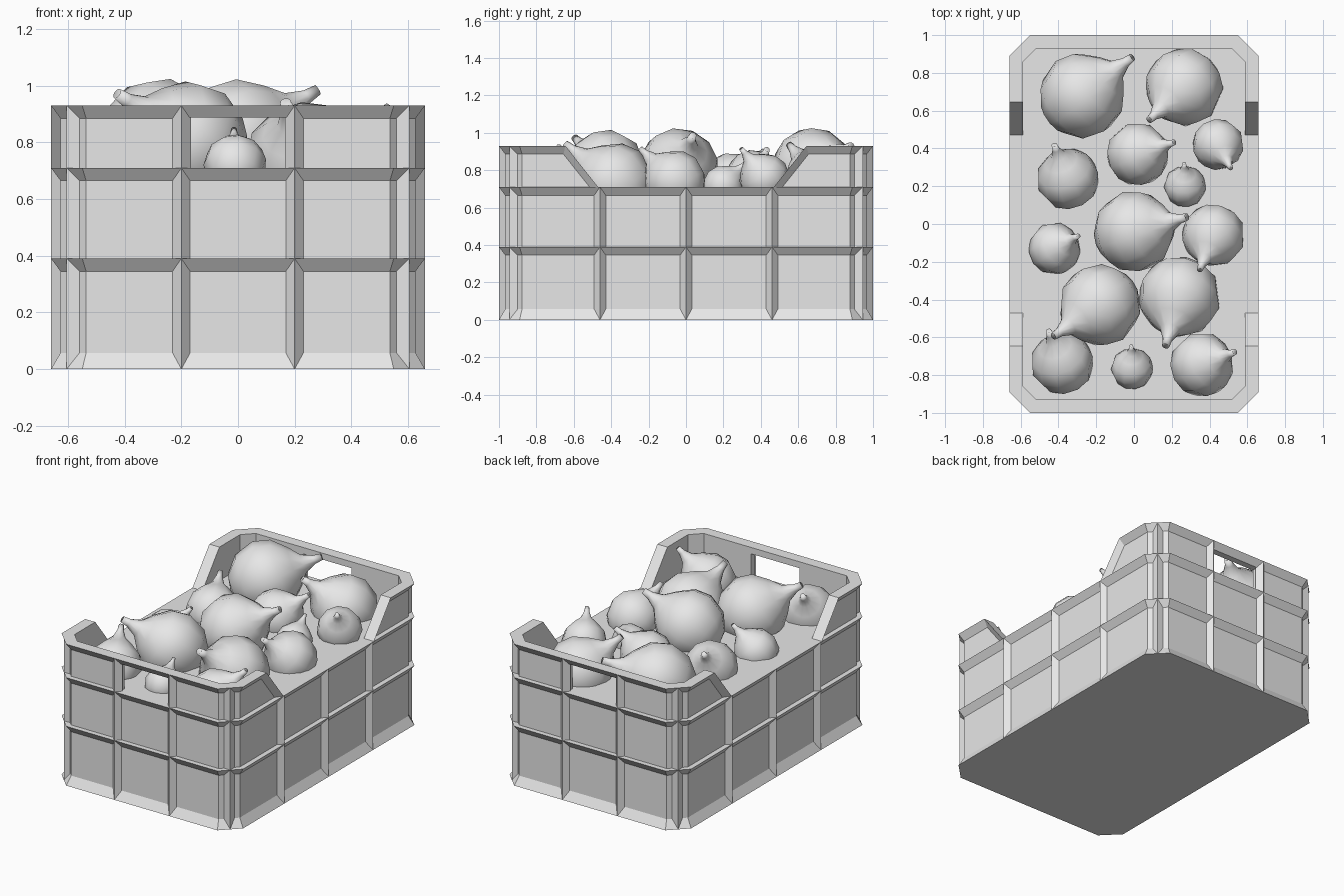
import bpy, bmesh, math
from mathutils import Vector, Matrix

cube = bpy.data.objects.get("Cube")
if cube:
    bpy.data.objects.remove(cube, do_unlink=True)

grey = bpy.data.materials.new("light_grey")
grey.use_nodes = True
grey.diffuse_color = (0.8, 0.8, 0.8, 1)
for node in grey.node_tree.nodes:
    if node.type == 'BSDF_PRINCIPLED':
        node.inputs["Base Color"].default_value = grey.diffuse_color

X, Y, SUM = 0.66, 1.0, 1.55      # half width, half length, corner cut
FILL, TOP = 0.71, 0.93           # fill level and rim height
INSET, WALL = 0.033, 0.073       # panel recess and wall thickness


def finish(name, bm, smooth=False):
    bmesh.ops.recalc_face_normals(bm, faces=bm.faces)
    mesh = bpy.data.meshes.new(name)
    bm.to_mesh(mesh)
    bm.free()
    mesh.materials.append(grey)
    for p in mesh.polygons:
        p.use_smooth = smooth
    ob = bpy.data.objects.new(name, mesh)
    bpy.context.collection.objects.link(ob)
    return ob


def outline(d):
    """Rectangle with cut corners, moved inward by d."""
    x, y, s = X - d, Y - d, SUM - d * math.sqrt(2)
    a, b = s - x, s - y
    return [(x, -a), (x, a), (b, y), (-b, y), (-x, a), (-x, -a), (-b, -y), (b, -y)]


def loft(name, levels, tube=False):
    """Stack outlines given as (height, inset); a tube closes on itself."""
    bm = bmesh.new()
    rings = [[bm.verts.new((x, y, z)) for x, y in outline(d)] for z, d in levels]
    pairs = list(zip(rings, rings[1:]))
    if tube:
        pairs.append((rings[-1], rings[0]))
    else:
        bm.faces.new(rings[0])
        bm.faces.new(rings[-1])
    for lo, hi in pairs:
        for i in range(8):
            j = (i + 1) % 8
            bm.faces.new((lo[i], lo[j], hi[j], hi[i]))
    return finish(name, bm)


def hull(name, points):
    bm = bmesh.new()
    verts = [bm.verts.new(p) for p in points]
    bmesh.ops.convex_hull(bm, input=verts)
    return finish(name, bm)


def cut(ob, cutter):
    cutter.hide_render = True
    mod = ob.modifiers.new("cut", 'BOOLEAN')
    mod.operation = 'DIFFERENCE'
    mod.solver = 'EXACT'
    mod.object = cutter
    bpy.context.view_layer.objects.active = ob
    bpy.ops.object.modifier_apply(modifier=mod.name)
    bpy.data.objects.remove(cutter, do_unlink=True)


def rib(name, x, y, nx, ny, top):
    """Upright triangular ridge whose edge lies on the outer outline."""
    p, n = Vector((x, y, 0)), Vector((nx, ny, 0)).normalized()
    t = Vector((-n.y, n.x, 0)) * 0.034
    base = p - n * (INSET + 0.003)
    hull(name, [q + Vector((0, 0, z)) for q in (p, base + t, base - t) for z in (0, top)])


# Crate body, filled up to the level the onions lie on
loft("crate_body", [(0, 0), (0.057, INSET), (0.345, INSET), (0.39, 0), (0.39, INSET),
                    (0.665, INSET), (FILL, 0)])

# Raised end walls with side openings and hand holes
walls = loft("end_walls", [(FILL - 0.01, INSET), (0.885, INSET), (TOP, 0),
                           (TOP, WALL), (FILL - 0.01, WALL)], tube=True)
low, high = 0.47, 0.645
slope = (high - low) / (TOP - FILL)
section = [(low - 0.1 * slope, FILL - 0.1), (high + 0.1 * slope, TOP + 0.1)]
cut(walls, hull("side_opening_cutter",
                [(x, s * y, z) for x in (-1, 1) for s in (-1, 1) for y, z in section]))
cut(walls, hull("hand_hole_cutter",
                [(x, y, z) for x in (-0.175, 0.175) for y in (-2, 2) for z in (FILL, 0.888)]))

# Flared edging along the sloped ends of the side openings
for sx in (-1, 1):
    for sy in (-1, 1):
        pts = []
        for y, z in ((low, FILL), (high, TOP)):
            pts += [(sx * X, sy * y, z), (sx * (X - INSET - 0.003), sy * y, z),
                    (sx * (X - INSET - 0.003), sy * (y + 0.05), z)]
        hull("opening_edge", pts)

# Upright ribs on the ends, sides and cut corners
for s in (-1, 1):
    for x in (-0.2, 0.2):
        rib("end_rib", x, s * Y, 0, s, TOP - 0.001)
    for y in (-0.46, 0, 0.46):
        rib("side_rib", s * X, y, s, 0, FILL)
    for sy in (-1, 1):
        rib("corner_rib", s * (X + SUM - Y) / 2, sy * (Y + SUM - X) / 2, s, sy, TOP - 0.001)

# Onions: x, y, z, radius, neck tip x, neck tip y
ONIONS = [
    (-0.275, 0.68, 0.80, 0.225, 0.0, 0.89), (0.265, 0.725, 0.73, 0.205, 0.075, 0.545),
    (0.02, 0.37, 0.745, 0.165, 0.22, 0.435), (0.445, 0.42, 0.755, 0.135, 0.515, 0.29),
    (-0.35, 0.24, 0.73, 0.163, -0.425, 0.425), (0.27, 0.2, 0.715, 0.11, 0.265, 0.325),
    (0, -0.04, 0.81, 0.213, 0.29, 0.04), (0.42, -0.06, 0.74, 0.165, 0.345, -0.25),
    (-0.42, -0.13, 0.715, 0.137, -0.29, -0.06), (-0.18, -0.43, 0.80, 0.215, -0.435, -0.6),
    (0.24, -0.385, 0.73, 0.215, 0.165, -0.655), (-0.38, -0.735, 0.73, 0.165, -0.455, -0.56),
    (-0.01, -0.765, 0.72, 0.11, -0.015, -0.64), (0.36, -0.745, 0.735, 0.168, 0.54, -0.675),
]
PROFILE = [(0.45, -0.9), (0.85, -0.55), (1.02, 0), (0.9, 0.46), (0.55, 0.83),
           (0.25, 1.08), (0.12, 1.38), (0.09, 1.6)]
SIDES = 11


def onion(x, y, z, r, tx, ty):
    """Lathed bulb with a drawn-out neck, tilted toward its tip."""
    dx, dy = tx - x, ty - y
    rise = math.sqrt(max((1.65 * r) ** 2 - dx * dx - dy * dy, 0.01))
    axis = Vector((dx, dy, rise))
    turn = axis.to_track_quat('Z', 'Y').to_matrix().to_4x4()
    bm = bmesh.new()
    rings = []
    for radius, h in PROFILE:
        rings.append([bm.verts.new((radius * math.cos(a), radius * math.sin(a), h))
                      for a in (math.tau * i / SIDES for i in range(SIDES))])
    for lo, hi in zip(rings, rings[1:]):
        for i in range(SIDES):
            j = (i + 1) % SIDES
            bm.faces.new((lo[i], lo[j], hi[j], hi[i]))
    for ring, h in ((rings[0], -1.0), (rings[-1], 1.52)):
        tip = bm.verts.new((0, 0, h))
        for i in range(SIDES):
            bm.faces.new((ring[i], ring[(i + 1) % SIDES], tip))
    bm.transform(Matrix.Translation((x, y, z)) @ turn @ Matrix.Scale(r, 4))
    finish("onion", bm, smooth=True)


for spec in ONIONS:
    onion(*spec)
